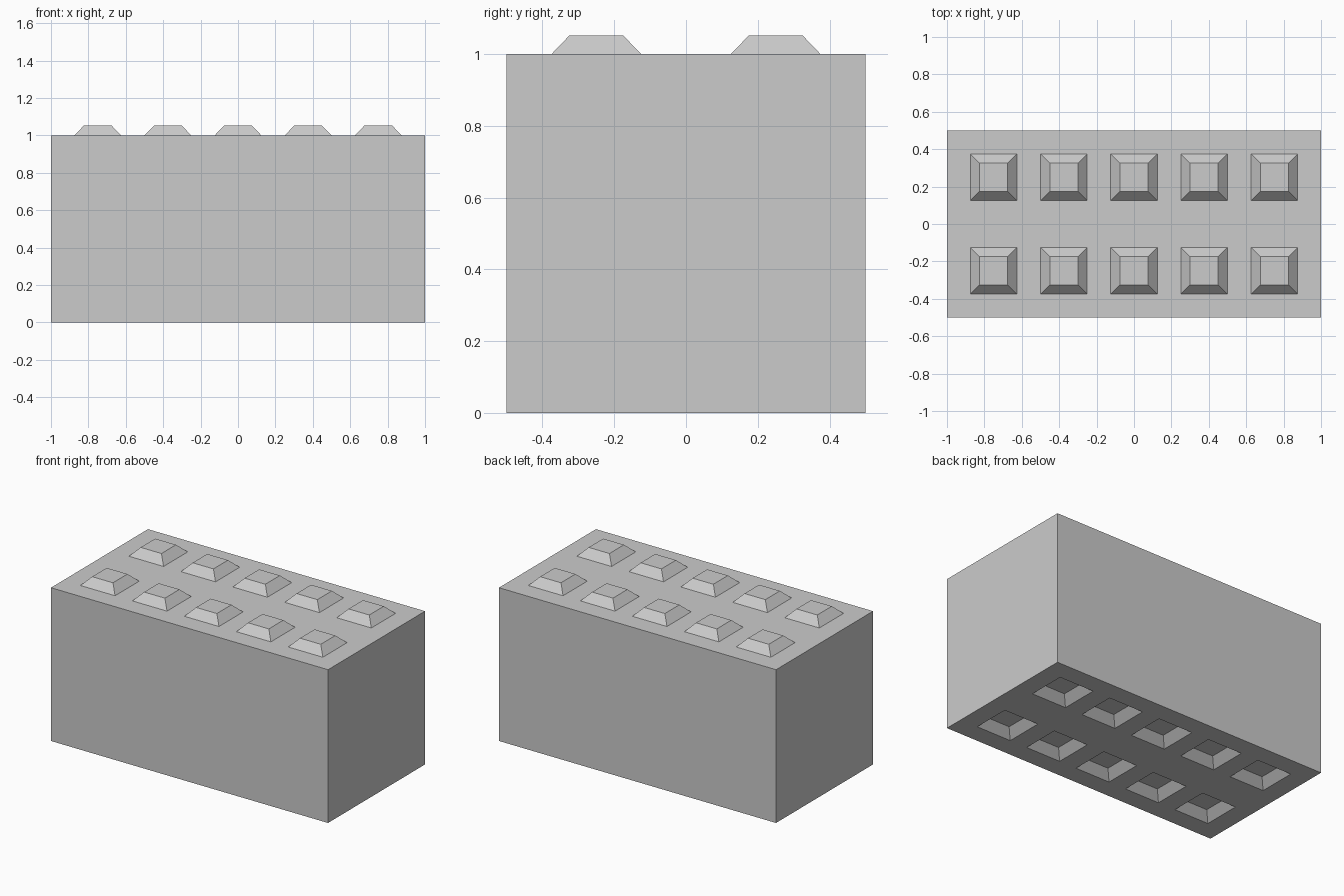
import bpy, bmesh

if "Cube" in bpy.data.objects:
    bpy.data.objects.remove(bpy.data.objects["Cube"])

COLS = [-0.75, -0.375, 0.0, 0.375, 0.75]
ROWS = [-0.25, 0.25]
HALF_BASE, HALF_TOP, HEIGHT = 0.125, 0.075, 0.052
SKIRT = 0.05                      # overlap continued past the block surface


def add_object(name, bm):
    bmesh.ops.recalc_face_normals(bm, faces=bm.faces)
    mesh = bpy.data.meshes.new(name)
    bm.to_mesh(mesh)
    bm.free()
    obj = bpy.data.objects.new(name, mesh)
    bpy.context.collection.objects.link(obj)
    return obj


def stud_array(name, z):
    """Grid of square tapered studs whose visible base sits at height z."""
    bm = bmesh.new()
    slope = (HALF_BASE - HALF_TOP) / HEIGHT
    for x in COLS:
        for y in ROWS:
            verts = bmesh.ops.create_cube(bm, size=2)["verts"]
            for v in verts:
                dz = HEIGHT if v.co.z > 0 else -SKIRT
                half = HALF_BASE - slope * dz
                v.co = (x + v.co.x * half, y + v.co.y * half, z + dz)
    return add_object(name, bm)


# Main block
bm = bmesh.new()
bmesh.ops.create_cube(bm, size=1)
for v in bm.verts:
    v.co = (v.co.x * 2, v.co.y, v.co.z + 0.5)
block = add_object("block", bm)

# Studs joined on top, matching sockets cut into the underside
for name, z, operation in (("studs", 1.0, "UNION"), ("socket_cutter", 0.0, "DIFFERENCE")):
    tool = stud_array(name, z)
    tool.hide_render = True
    mod = block.modifiers.new(name, "BOOLEAN")
    mod.operation, mod.solver, mod.object = operation, "EXACT", tool
    bpy.context.view_layer.objects.active = block
    bpy.ops.object.modifier_apply(modifier=mod.name)
    bpy.data.objects.remove(tool)
